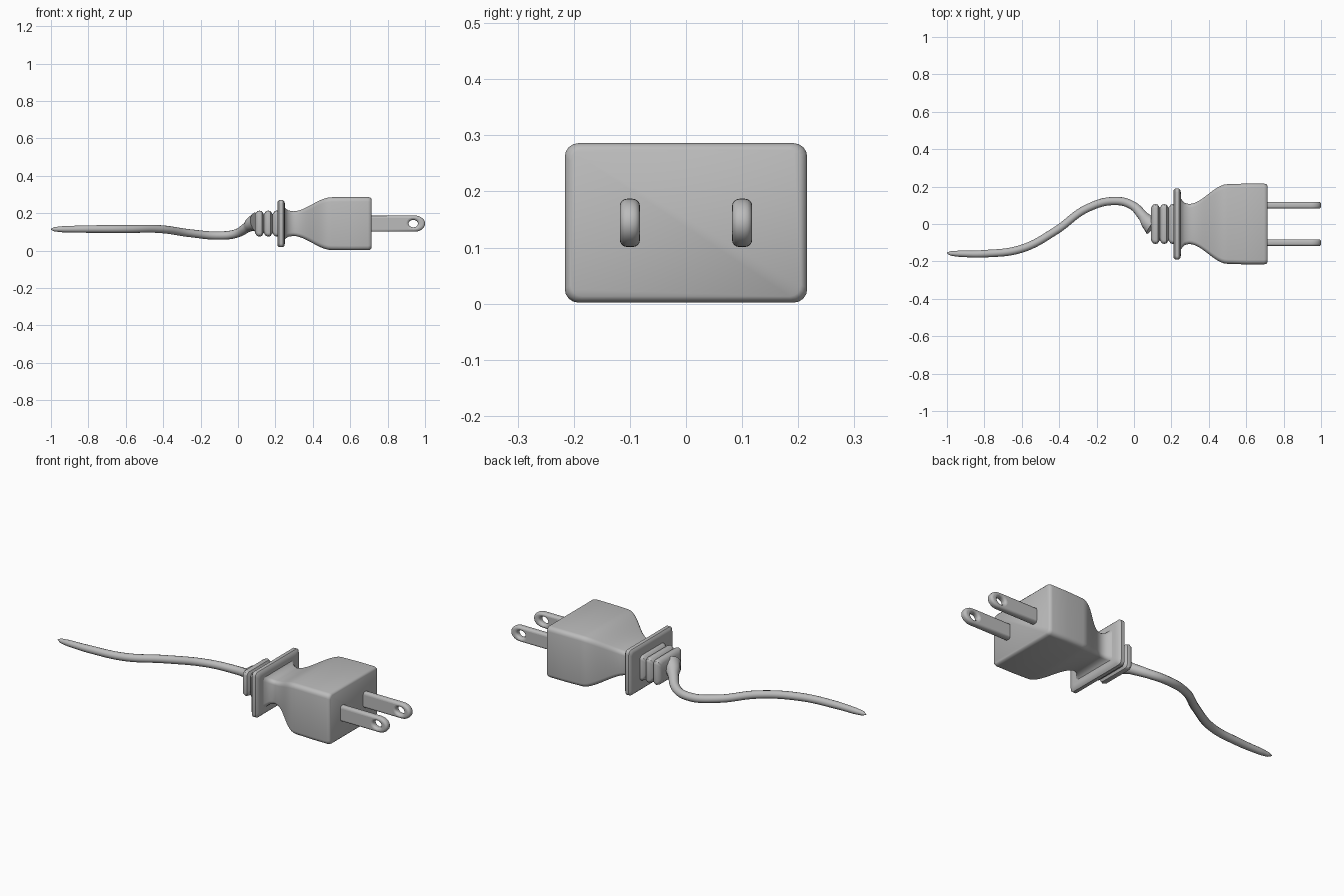
import bpy, bmesh, math
from mathutils import Vector

cube = bpy.data.objects.get("Cube")
if cube:
    bpy.data.objects.remove(cube, do_unlink=True)

MID = 0.144  # height of the plug axis

grey = bpy.data.materials.new("plain_grey")
grey.use_nodes = True
grey.diffuse_color = (0.5, 0.5, 0.5, 1)
grey.node_tree.nodes["Principled BSDF"].inputs["Base Color"].default_value = (0.5, 0.5, 0.5, 1)


def finish(obj, angle=40):
    """Turn into a grey, smooth shaded mesh."""
    bpy.ops.object.select_all(action="DESELECT")
    obj.select_set(True)
    bpy.context.view_layer.objects.active = obj
    if obj.type == "CURVE":
        bpy.ops.object.convert(target="MESH")
        obj = bpy.context.object
    obj.data.materials.clear()
    obj.data.materials.append(grey)
    bpy.ops.object.shade_smooth_by_angle(angle=math.radians(angle))
    return obj


def rounded_ring(bm, x, hy, hz, r, steps=4):
    """Rounded rectangle across the plug axis."""
    ring = []
    for i, (sy, sz) in enumerate([(1, 1), (-1, 1), (-1, -1), (1, -1)]):
        for k in range(steps + 1):
            a = math.pi / 2 * (i + k / steps)
            ring.append(bm.verts.new((x, sy * (hy - r) + r * math.cos(a),
                                      MID + sz * (hz - r) + r * math.sin(a))))
    return ring


def loft(name, sections):
    bm = bmesh.new()
    rings = [rounded_ring(bm, *s) for s in sections]
    for a, b in zip(rings, rings[1:]):
        for i in range(len(a)):
            j = (i + 1) % len(a)
            bm.faces.new((a[i], a[j], b[j], b[i]))
    bm.faces.new(rings[0])
    bm.faces.new(rings[-1])
    bmesh.ops.recalc_face_normals(bm, faces=bm.faces)
    mesh = bpy.data.meshes.new(name)
    bm.to_mesh(mesh)
    bm.free()
    obj = bpy.data.objects.new(name, mesh)
    bpy.context.collection.objects.link(obj)
    return finish(obj)


# Strain relief: three stacked ridges
ridges = []
for x in (0.115, 0.162, 0.208):
    for dx, grow in ((-0.024, 0), (-0.013, 0.016), (0, 0.02), (0.013, 0.016), (0.022, 0)):
        ridges.append((x + dx, 0.087 + grow, 0.05 + grow, 0.02))
loft("strain_relief", ridges)

# Finger flange
loft("flange", [(0.21, 0.17, 0.105, 0.015), (0.212, 0.182, 0.118, 0.02),
                (0.22, 0.19, 0.126, 0.02), (0.24, 0.19, 0.126, 0.02),
                (0.248, 0.182, 0.118, 0.02), (0.252, 0.16, 0.1, 0.015)])

# Plug body: concave neck swelling into a block
body = [(0.245, 0.15, 0.09, 0.02), (0.255, 0.13, 0.08, 0.02), (0.27, 0.113, 0.07, 0.02)]
for i in range(13):
    t = i / 12
    s = t * t * (3 - 2 * t)
    body.append((0.295 + 0.205 * t, 0.107 + 0.106 * s, 0.066 + 0.075 * s, 0.02 + 0.004 * s))
body += [(0.6, 0.216, 0.142, 0.024), (0.695, 0.216, 0.142, 0.024),
         (0.708, 0.213, 0.139, 0.024), (0.714, 0.205, 0.131, 0.02)]
loft("plug_body", body)


# Prongs: bevelled flat blades with a hole near the tip
def add_poly(curve, points):
    spline = curve.splines.new("POLY")
    spline.points.add(len(points) - 1)
    for p, (x, y) in zip(spline.points, points):
        p.co = (x, y, 0, 1)
    spline.use_cyclic_u = True


def arc(cx, rx, ry, start, end, n):
    return [(cx + rx * math.cos(start + (end - start) * k / n),
             ry * math.sin(start + (end - start) * k / n)) for k in range(n + 1)]


for name, y in (("right_prong", -0.1), ("left_prong", 0.1)):
    curve = bpy.data.curves.new(name, "CURVE")
    curve.dimensions = "2D"
    curve.fill_mode = "BOTH"
    curve.extrude = 0.005
    curve.bevel_depth = 0.013
    curve.bevel_resolution = 3
    half = math.pi / 2
    add_poly(curve, [(0.69, -0.03)] + arc(0.945, 0.042, 0.03, -half, half, 14) + [(0.69, 0.03)])
    add_poly(curve, arc(0.937, 0.038, 0.033, 0, -4 * half, 24)[:-1])
    prong = bpy.data.objects.new(name, curve)
    prong.location = (0, y, MID)
    prong.rotation_euler.x = half
    bpy.context.collection.objects.link(prong)
    finish(prong, 50)

# Cord: tapered tip, gentle wave, flare where it meets the strain relief
path = [(-1, -0.155, 0.114, 0.003), (-0.98, -0.157, 0.114, 0.012), (-0.93, -0.159, 0.114, 0.017),
        (-0.8, -0.159, 0.115, 0.02), (-0.6, -0.132, 0.115, 0.021), (-0.42, -0.037, 0.115, 0.021),
        (-0.25, 0.084, 0.092, 0.021), (-0.1, 0.123, 0.08, 0.022), (-0.01, 0.1, 0.091, 0.023),
        (0.05, 0.04, 0.125, 0.028), (0.08, 0.005, 0.145, 0.042), (0.1, -0.01, 0.15, 0.055)]
curve = bpy.data.curves.new("cord", "CURVE")
curve.dimensions = "3D"
curve.bevel_depth = 1
curve.bevel_resolution = 4
curve.use_fill_caps = True
curve.resolution_u = 8
spline = curve.splines.new("BEZIER")
spline.bezier_points.add(len(path) - 1)
for p, (x, y, z, r) in zip(spline.bezier_points, path):
    p.co = Vector((x, y, z))
    p.radius = r
    p.handle_left_type = p.handle_right_type = "AUTO"
cord = bpy.data.objects.new("cord", curve)
bpy.context.collection.objects.link(cord)
finish(cord, 60)
